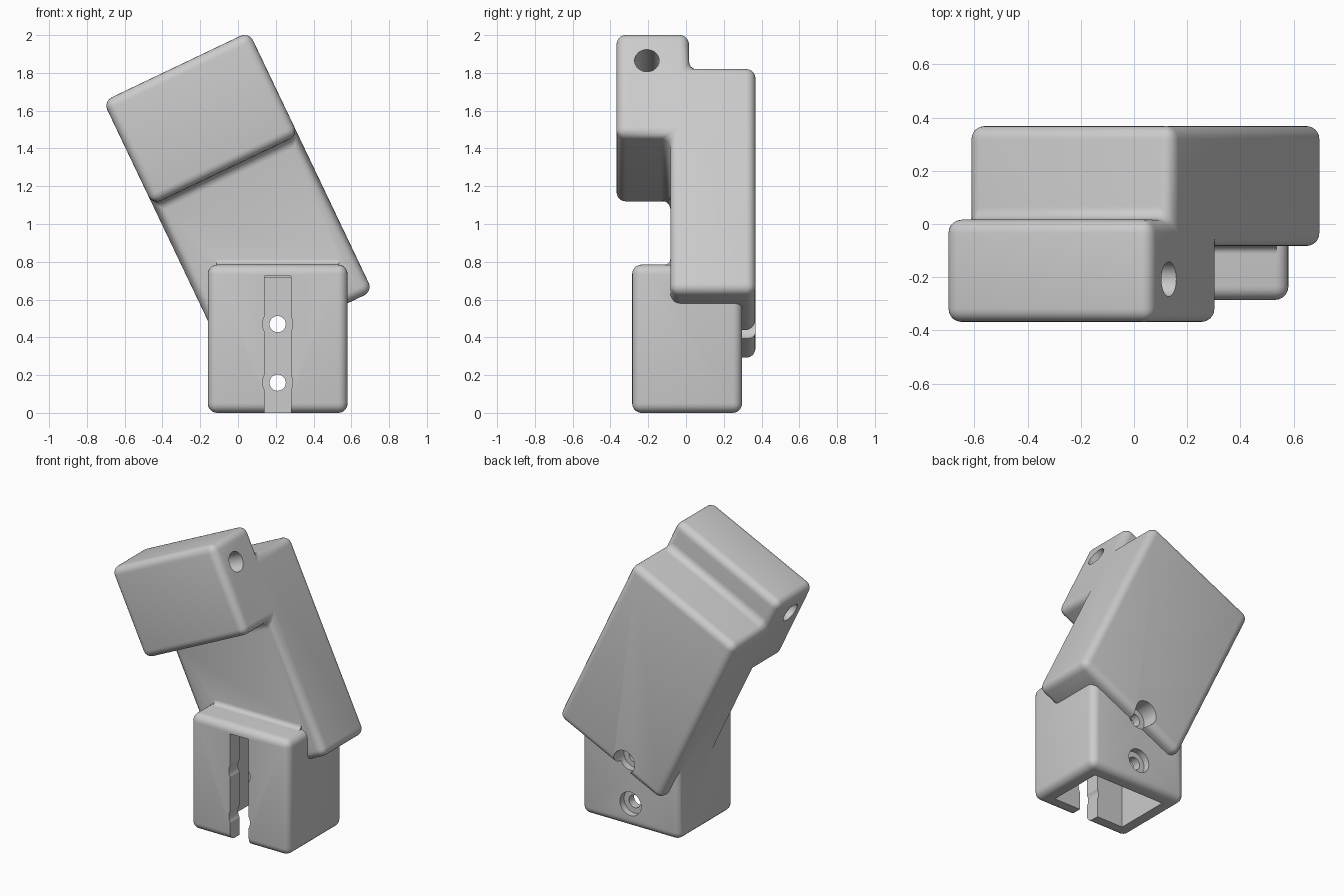
import bpy, bmesh, math
from mathutils import Matrix, Vector

cube = bpy.data.objects.get("Cube")
if cube:
    bpy.data.objects.remove(cube, do_unlink=True)

grey = bpy.data.materials.new("plain_grey")
grey.use_nodes = True
GREY = (0.6, 0.6, 0.6, 1)
grey.diffuse_color = GREY
grey.node_tree.nodes["Principled BSDF"].inputs["Base Color"].default_value = GREY

TILT = Matrix.Rotation(math.radians(-25.5), 4, 'Y')   # leans the arm towards -x
ROUND = 0.05


def prism(name, profile, x0, x1, rounding=0, matrix=Matrix()):
    """Extrude a (y, z) profile along x, optionally rounding every edge."""
    bm = bmesh.new()
    face = bm.faces.new([bm.verts.new((x0, y, z)) for y, z in profile])
    out = bmesh.ops.extrude_face_region(bm, geom=[face])["geom"]
    moved = [v for v in out if isinstance(v, bmesh.types.BMVert)]
    bmesh.ops.translate(bm, verts=moved, vec=(x1 - x0, 0, 0))
    bmesh.ops.recalc_face_normals(bm, faces=bm.faces)
    if rounding:
        bmesh.ops.bevel(bm, geom=bm.edges[:], offset=rounding, segments=5,
                        profile=0.5, affect='EDGES')
        bmesh.ops.recalc_face_normals(bm, faces=bm.faces)
    return finish(name, bm, matrix)


def box(name, x, y, z, rounding=0):
    profile = [(y[0], z[0]), (y[1], z[0]), (y[1], z[1]), (y[0], z[1])]
    return prism(name, profile, x[0], x[1], rounding)


def rod(name, start, end, radius):
    """Cylinder between two points."""
    start, end = Vector(start), Vector(end)
    bm = bmesh.new()
    bmesh.ops.create_cone(bm, cap_ends=True, segments=40, radius1=radius,
                          radius2=radius, depth=(end - start).length)
    turn = (end - start).to_track_quat('Z', 'Y').to_matrix().to_4x4()
    return finish(name, bm, Matrix.Translation((start + end) / 2) @ turn)


def finish(name, bm, matrix):
    bm.transform(matrix)
    mesh = bpy.data.meshes.new(name)
    bm.to_mesh(mesh)
    bm.free()
    mesh.materials.append(grey)
    obj = bpy.data.objects.new(name, mesh)
    bpy.context.collection.objects.link(obj)
    return obj


def combine(target, tool, operation):
    mod = target.modifiers.new(tool.name, 'BOOLEAN')
    mod.operation, mod.object, mod.solver = operation, tool, 'EXACT'
    bpy.context.view_layer.objects.active = target
    bpy.ops.object.modifier_apply(modifier=mod.name)
    bpy.data.objects.remove(tool, do_unlink=True)


# Upright socket
FRONT, BACK, TOP = -0.285, 0.297, 0.785
bracket = box("bracket", (-0.16, 0.58), (FRONT, BACK), (0, TOP), ROUND)

# Tilted arm: stepped profile of back slab and front block
SLAB_FRONT, SLAB_BACK = -0.083, 0.368
arm_profile = [(SLAB_FRONT, 0.274), (SLAB_BACK, 0.274), (SLAB_BACK, 1.596),
               (0.016, 1.596), (0.016, 1.796), (-0.368, 1.796),
               (-0.368, 1.19), (SLAB_FRONT, 1.19)]
arm = prism("tilted_arm", arm_profile, 0.066, 0.921, ROUND, TILT)
combine(bracket, arm, 'UNION')

# Fillet between socket top and arm
R = 0.03
arc = [(SLAB_FRONT - R + R * math.sin(a), TOP + R - R * math.cos(a))
       for a in (math.radians(15 * i) for i in range(7))]
cove = [(SLAB_FRONT + 0.01, TOP - 0.01), (SLAB_FRONT - R, TOP - 0.01)] + arc
cove.append((SLAB_FRONT + 0.01, TOP + R))
combine(bracket, prism("top_fillet", cove, -0.115, 0.535), 'UNION')

# Cavity open below, and front slot
MID = 0.21
combine(bracket, box("cavity", (-0.06, 0.48), (FRONT + 0.1, BACK - 0.1), (-0.1, 0.715)), 'DIFFERENCE')
combine(bracket, box("slot", (MID - 0.07, MID + 0.07), (FRONT - 0.1, 0), (-0.1, 0.725)), 'DIFFERENCE')

# Screw holes: front access, through hole, back counterbore
for z in (0.16, 0.47):
    for name, y0, y1, radius in (("access", FRONT - 0.1, 0, 0.08),
                                 ("through", 0, 0.5, 0.043),
                                 ("counterbore", BACK - 0.045, 0.5, 0.08)):
        combine(bracket, rod(name, (MID, y0, z), (MID, y1, z), radius), 'DIFFERENCE')

# Cross hole through the front block
ends = [TILT @ Vector((x, -0.207, 1.627)) for x in (-0.1, 1.1)]
combine(bracket, rod("cross_hole", *ends, 0.065), 'DIFFERENCE')

bpy.ops.object.select_all(action='DESELECT')
bracket.select_set(True)
bpy.context.view_layer.objects.active = bracket
bpy.ops.object.shade_smooth_by_angle(angle=math.radians(30))
